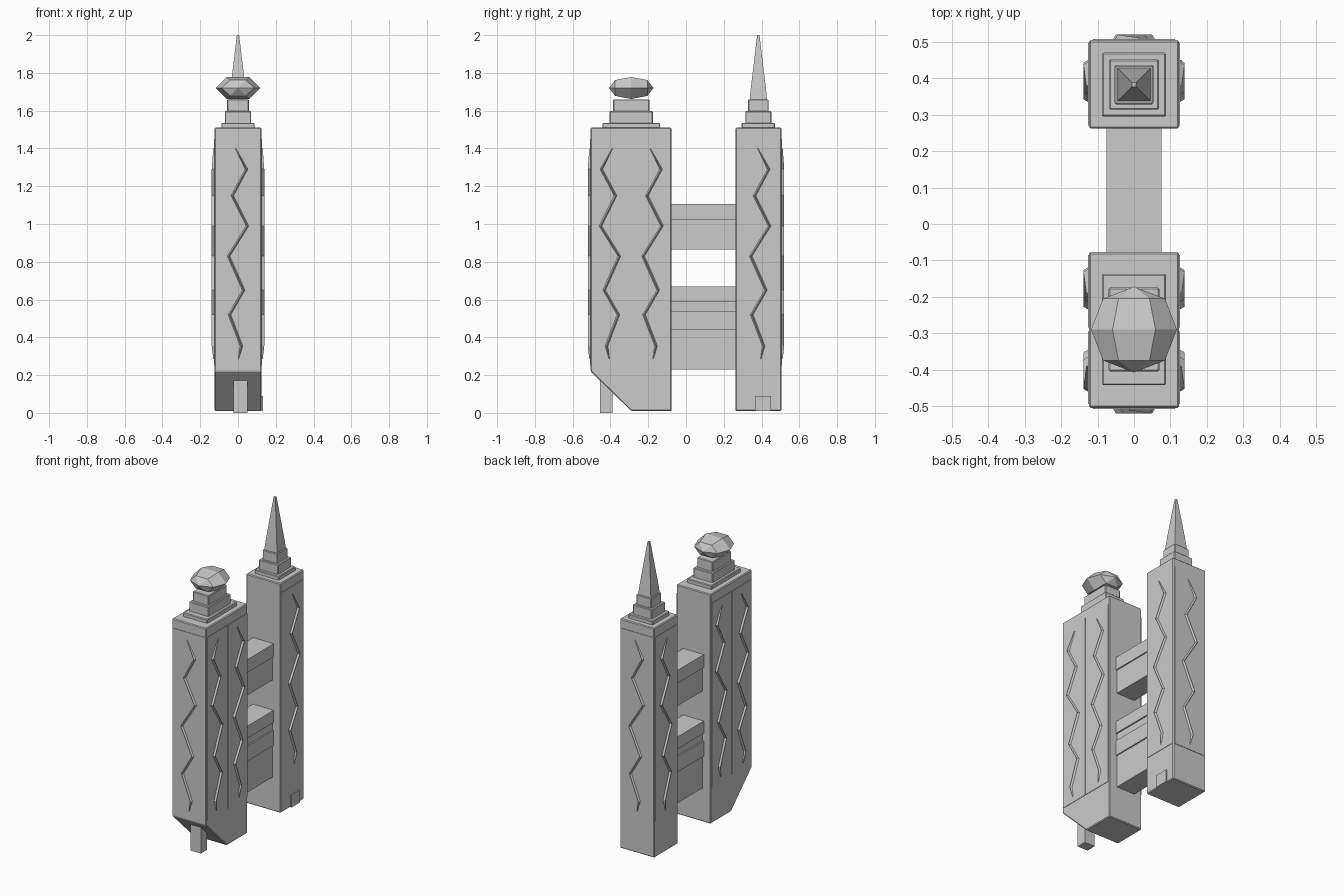
import bpy, bmesh, math
from mathutils import Vector

if "Cube" in bpy.data.objects:
    bpy.data.objects.remove(bpy.data.objects["Cube"])

FRONT_Y, BACK_Y = -0.29, 0.383


def mesh_object(name, verts, faces):
    me = bpy.data.meshes.new(name)
    bm = bmesh.new()
    vs = [bm.verts.new(v) for v in verts]
    for f in faces:
        bm.faces.new([vs[i] for i in f])
    bmesh.ops.recalc_face_normals(bm, faces=bm.faces)
    bm.to_mesh(me)
    bm.free()
    ob = bpy.data.objects.new(name, me)
    bpy.context.collection.objects.link(ob)
    return ob


def prism(name, profile, x0, x1):
    """Extrude a (y, z) outline along x."""
    n = len(profile)
    verts = [(x, y, z) for x in (x0, x1) for y, z in profile]
    faces = [range(n), range(n, 2 * n)]
    faces += [(i, (i + 1) % n, n + (i + 1) % n, n + i) for i in range(n)]
    return mesh_object(name, verts, faces)


def box(name, x0, x1, y0, y1, z0, z1, bevel=0):
    ob = prism(name, [(y0, z0), (y1, z0), (y1, z1), (y0, z1)], x0, x1)
    if bevel:
        add_bevel(ob, bevel)
    return ob


def add_bevel(ob, width):
    m = ob.modifiers.new("Bevel", 'BEVEL')
    m.width, m.segments = width, 1


# zigzag path: sideways offset, height
ZIGZAG = [(-.013, 1.40), (.045, 1.29), (-.03, 1.15), (.05, .99), (-.05, .83),
          (.03, .65), (-.045, .52), (.018, .355), (.003, .285)]


def zigzag(name, origin, side, normal, flip=1):
    """Raised ridge with a triangular section on a wall."""
    o, s, n = Vector(origin), Vector(side), Vector(normal)
    verts, faces = [], []
    last = len(ZIGZAG) - 1
    for i, (u, z) in enumerate(ZIGZAG):
        end = i in (0, last)
        w, d = (.003, .005) if end else (.009, .013)
        for du, out in ((-w, -.002), (0, d), (w, -.002)):
            verts.append(o + s * (u * flip + du) + n * out + Vector((0, 0, z)))
        if i < last:
            a = i * 3
            faces += [(a + j, a + (j + 1) % 3, a + 3 + (j + 1) % 3, a + 3 + j)
                      for j in range(3)]
    faces += [(0, 1, 2), (last * 3, last * 3 + 1, last * 3 + 2)]
    mesh_object(name, verts, faces)


# Towers
front = prism("front_tower", [(-.505, .22), (-.29, .01), (-.077, .01),
                              (-.077, 1.51), (-.505, 1.51)], -.124, .124)
back = box("back_tower", -.124, .124, .262, .505, .01, 1.51)
for t in (front, back):
    add_bevel(t, .005)

# Wall panels with zigzag ridges: side walls
for sx, label in ((1, "right"), (-1, "left")):
    for y0, y1, c, flip in ((-.495, -.295, -.403, -1), (-.285, -.085, -.177, 1),
                            (.27, .497, .393, 1)):
        xs = sorted((sx * .115, sx * .127))
        box(label + "_panel", *xs, y0, y1, .25, 1.45)
        zigzag(label + "_zigzag", (sx * .126, c, 0), (0, 1, 0), (sx, 0, 0), flip)

# Front and back wall panels
for sy, label in ((-1, "front"), (1, "back")):
    ys = sorted((sy * .49, sy * .508))
    box(label + "_panel", -.113, .113, *ys, .25, 1.45)
    zigzag(label + "_zigzag", (0, sy * .507, 0), (-sy, 0, 0), (0, sy, 0))

# Stepped roofs
for label, cy, steps in (
        ("front", FRONT_Y, ((.088, .153, 1.50, 1.535), (.07, .115, 1.53, 1.597),
                            (.057, .096, 1.59, 1.66))),
        ("back", BACK_Y, ((.088, .088, 1.50, 1.535), (.069, .069, 1.53, 1.597),
                          (.054, .054, 1.59, 1.66)))):
    for hx, hy, z0, z1 in steps:
        box(label + "_roof_step", -hx, hx, cy - hy, cy + hy, z0, z1, .004)

# Spire
rings = [(.046, 1.655), (.041, 1.71), (.006, 2.0)]
verts = [(a * h, BACK_Y + b * h, z) for h, z in rings
         for a, b in ((-1, -1), (1, -1), (1, 1), (-1, 1))]
faces = [(0, 1, 2, 3), (8, 9, 10, 11)]
faces += [(r * 4 + i, r * 4 + (i + 1) % 4, r * 4 + 4 + (i + 1) % 4, r * 4 + 4 + i)
          for r in range(2) for i in range(4)]
mesh_object("spire", verts, faces)

# Faceted gem, poles along y
seg = 6
verts = [(0, FRONT_Y - .118, 1.72), (0, FRONT_Y + .118, 1.72)]
for y, r in ((-.085, .085), (0, .118), (.085, .085)):
    for i in range(seg):
        a = 2 * math.pi * i / seg
        verts.append((r * math.cos(a), FRONT_Y + y, 1.72 + r * math.sin(a) * .57))
faces = []
for i in range(seg):
    j = (i + 1) % seg
    faces += [(0, 2 + i, 2 + j), (1, 14 + i, 14 + j)]
    faces += [(2 + r + i, 2 + r + j, 8 + r + j, 8 + r + i) for r in (0, seg)]
mesh_object("gem", verts, faces)

# Bridges between the towers, built in layers
for hx, z0, z1 in ((.075, 1.02, 1.105), (.067, .865, 1.02), (.075, .59, .67),
                   (.066, .54, .59), (.075, .44, .54), (.067, .23, .44)):
    box("bridge_layer", -hx, hx, -.09, .27, z0, z1)

# Support post under the sloped base, and small door block
prism("support_post", [(-.455, 0), (-.39, 0), (-.39, .11), (-.455, .174)], -.025, .05)
box("door_block", .11, .132, .365, .45, .01, .09)
